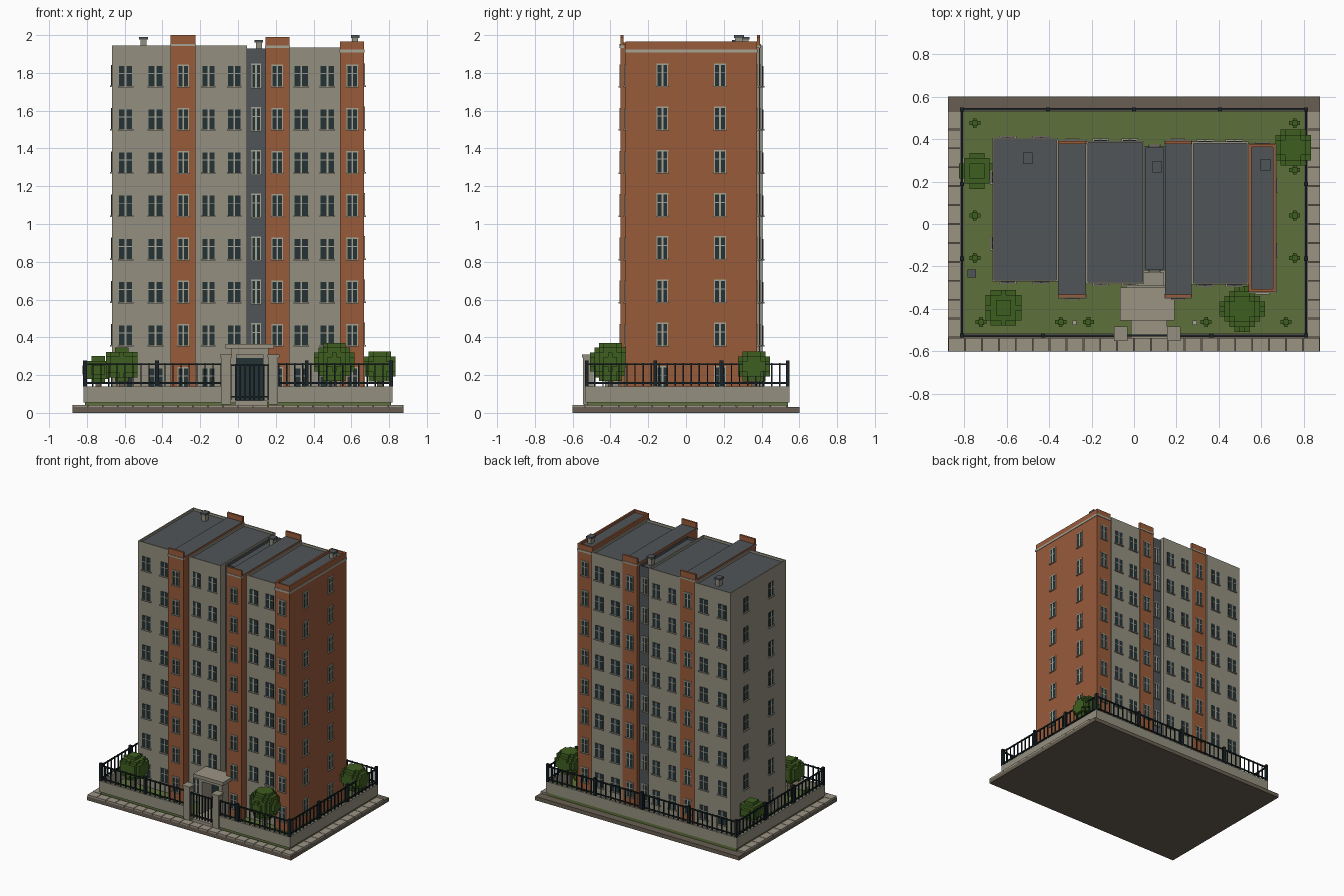
import bpy
import bmesh
import math
from mathutils import Matrix, Vector

cube = bpy.data.objects.get("Cube")
if cube:
    bpy.data.objects.remove(cube, do_unlink=True)


def material(name, rgb):
    linear = [((c / 255 + 0.055) / 1.055) ** 2.4 for c in rgb] + [1]
    mat = bpy.data.materials.new(name)
    mat.use_nodes = True
    mat.diffuse_color = linear
    bsdf = mat.node_tree.nodes["Principled BSDF"]
    bsdf.inputs["Base Color"].default_value = linear
    bsdf.inputs["Roughness"].default_value = 0.9
    return mat


CONCRETE = material("concrete", (148, 144, 128))
BRICK = material("brick", (153, 91, 58))
SLATE = material("slate grey", (80, 85, 89))
GLASS = material("dark glass", (36, 50, 53))
IRON = material("black iron", (26, 36, 39))
GRASS = material("grass", (95, 112, 60))
LEAF = material("leaves", (62, 94, 32))
PAVING = material("paving", (155, 147, 132))
EARTH = material("earth", (104, 95, 82))
TRIM = material("pale trim", (166, 162, 147))


class Part:
    """Collects boxes into one flat shaded object."""

    def __init__(self, name, *mats):
        self.name, self.mats, self.bm = name, mats, bmesh.new()

    def cube(self, centre, size, frame=Matrix()):
        m = frame @ Matrix.Translation(centre) @ Matrix.Diagonal((*size, 1))
        return bmesh.ops.create_cube(self.bm, size=1, matrix=m)["verts"]

    def box(self, x0, x1, y0, y1, z0, z1):
        return self.cube(((x0 + x1) / 2, (y0 + y1) / 2, (z0 + z1) / 2),
                         (x1 - x0, y1 - y0, z1 - z0))

    def finish(self):
        mesh = bpy.data.meshes.new(self.name)
        self.bm.to_mesh(mesh)
        self.bm.free()
        for mat in self.mats:
            mesh.materials.append(mat)
        obj = bpy.data.objects.new(self.name, mesh)
        bpy.context.collection.objects.link(obj)
        return obj


def single(name, mat, *dims):
    part = Part(name, mat)
    part.box(*dims)
    part.finish()


# Ground, lawn and path
GROUND = 0.055
single("ground_plate", EARTH, -0.875, 0.875, -0.6, 0.6, 0, 0.03)
single("lawn", GRASS, -0.81, 0.81, -0.525, 0.54, 0.03, GROUND)
single("entrance_path", PAVING, -0.015, 0.155, -0.54, -0.22, 0.03, 0.065)

# Pavement slabs along the front and both sides
slabs = Part("pavement_slabs", PAVING)
gap = 0.002
step = 1.75 / 22
for i in range(22):
    x = -0.875 + i * step
    slabs.box(x + gap, x + step - gap, -0.6, -0.537, 0.03, 0.043)
step = 1.07 / 12
for i in range(12):
    y = -0.535 + i * step
    for side in (-1, 1):
        slabs.cube((side * 0.845, y + step / 2, 0.0365), (0.06, step - gap * 2, 0.013))
slabs.finish()

# Low garden wall, open at the gate
wall = Part("garden_wall", CONCRETE)
for side in (-1, 1):
    wall.cube((side * 0.81, 0.01, 0.097), (0.018, 1.07, 0.086))
wall.box(-0.819, 0.819, 0.531, 0.547, GROUND, 0.14)
wall.box(-0.819, -0.06, -0.533, -0.516, GROUND, 0.14)
wall.box(0.185, 0.819, -0.533, -0.516, GROUND, 0.14)
wall.finish()

# Gate pillars with caps
pillars = Part("gate_pillars", CONCRETE)
for x in (-0.063, 0.187):
    pillars.cube((x, -0.517, 0.17), (0.052, 0.055, 0.25))
    pillars.cube((x, -0.517, 0.3), (0.064, 0.067, 0.016))
pillars.finish()

# Iron fence: posts, rails and bars between two corners
fence = Part("iron_fence", IRON)


def fence_run(start, end, posts, low=0.14, high=0.265, spacing=0.042):
    a, b = Vector((*start, 0)), Vector((*end, 0))
    span = b - a
    frame = Matrix.Translation(a) @ Matrix.Rotation(math.atan2(span.y, span.x), 4, "Z")
    n = round(span.length / spacing)
    for i in range(n + 1):
        fence.cube((span.length * i / n, 0, (low + high) / 2), (0.007, 0.007, high - low), frame)
    for z in (low + 0.018, high - 0.008):
        fence.cube((span.length / 2, 0, z), (span.length, 0.009, 0.009), frame)
    for t in posts:
        fence.cube((span.length * t, 0, (low + high + 0.012) / 2),
                   (0.02, 0.02, high - low + 0.012), frame)


for side in (-0.81, 0.81):
    fence_run((side, -0.525), (side, 0.539), (0, 0.34, 0.67, 1))
fence_run((-0.81, 0.539), (0.81, 0.539), (0.25, 0.5, 0.75))
fence_run((-0.81, -0.525), (-0.09, -0.525), (0.53,))
fence_run((0.215, -0.525), (0.81, -0.525), (0.25,))
fence_run((-0.037, -0.525), (0.161, -0.525), (), 0.068, 0.26, 0.025)
fence.finish()


# Tower blocks: box with a sunken roof inside a parapet
def block(name, mat, x0, x1, y0, y1, top, rim):
    part = Part(name, mat, SLATE)
    part.box(x0, x1, y0, y1, 0.05, top)
    part.bm.normal_update()
    roof = max(part.bm.faces, key=lambda f: f.calc_center_median().z)
    if rim:
        bmesh.ops.inset_region(part.bm, faces=[roof], thickness=rim)
        rise = bmesh.ops.extrude_face_region(part.bm, geom=[roof])
        inner = [v for v in rise["geom"] if isinstance(v, bmesh.types.BMVert)]
        bmesh.ops.translate(part.bm, verts=inner, vec=(0, 0, -0.018))
        bmesh.ops.delete(part.bm, geom=[roof], context="FACES_ONLY")
        roof = [f for f in rise["geom"] if isinstance(f, bmesh.types.BMFace)][0]
    roof.material_index = 1
    part.finish()


block("left_block", CONCRETE, -0.667, -0.357, -0.272, 0.404, 1.945, 0.012)
block("middle_block", CONCRETE, -0.225, 0.048, -0.282, 0.392, 1.945, 0.012)
block("right_block", CONCRETE, 0.272, 0.54, -0.286, 0.388, 1.935, 0.012)
block("stair_core", SLATE, 0.048, 0.145, -0.22, 0.366, 1.93, 0.012)
block("end_brick_tower", BRICK, 0.54, 0.667, -0.32, 0.376, 1.965, 0.018)
block("left_brick_tower", BRICK, -0.357, -0.225, -0.347, 0.392, 1.96, 0)
block("centre_brick_tower", BRICK, 0.145, 0.272, -0.347, 0.392, 1.95, 0)

# Raised brick parapets and pale bands
parapets = Part("brick_parapets", BRICK)
bands = Part("pale_bands", TRIM)
for x0, x1, top in ((-0.357, -0.225, 2), (0.145, 0.272, 1.99)):
    for y0, y1 in ((-0.347, -0.332), (0.377, 0.392)):
        parapets.box(x0, x1, y0, y1, top - 0.05, top)
        bands.box(x0 - 0.002, x1 + 0.002, y0 - 0.004, y1 + 0.004, top - 0.058, top - 0.046)
bands.box(0.538, 0.671, -0.324, -0.31, 1.908, 1.924)
bands.box(0.538, 0.671, 0.366, 0.38, 1.908, 1.924)
bands.box(0.66, 0.671, -0.324, 0.38, 1.908, 1.924)
parapets.finish()
bands.finish()

# Roof vents with caps
vents = Part("roof_vents", CONCRETE)
caps = Part("roof_vent_caps", SLATE)
for x, y, top in ((-0.5, 0.31, 1.99), (0.11, 0.27, 1.975), (0.62, 0.28, 2)):
    vents.cube((x, y, top - 0.045), (0.032, 0.04, 0.07))
    caps.cube((x, y, top - 0.007), (0.046, 0.054, 0.014))
vents.finish()
caps.finish()

# Windows: glass plate, frame bars and sill, placed by wall direction
glass = Part("window_glass", GLASS)
frames = Part("window_frames", TRIM)


def window(x, y, z, angle, w, h, trimmed):
    frame = Matrix.Translation((x, y, z)) @ Matrix.Rotation(angle, 4, "Z")
    glass.cube((0, 0, 0), (w, 0.006, h), frame)
    frames.cube((0, 0, 0), (0.01, 0.01, h), frame)
    frames.cube((0, 0, h * 0.12), (w, 0.008, 0.005), frame)
    frames.cube((0, 0, -h / 2 - 0.004), (w + 0.012, 0.022, 0.008), frame)
    if trimmed:
        frames.cube((0, 0, h / 2 + 0.004), (w + 0.008, 0.012, 0.008), frame)
        for side in (-1, 1):
            frames.cube((side * w / 2, 0, 0), (0.005, 0.01, h), frame)


# Each column: x, front wall y, back wall y, width, height, pale surround
columns = (
    (-0.595, -0.272, 0.404, 0.07, 0.105, False), (-0.437, -0.272, 0.404, 0.072, 0.105, False),
    (-0.29, -0.347, 0.392, 0.054, 0.105, True), (-0.157, -0.282, 0.392, 0.064, 0.105, False),
    (-0.02, -0.282, 0.392, 0.064, 0.105, False), (0.096, -0.22, 0.366, 0.044, 0.115, True),
    (0.208, -0.347, 0.392, 0.054, 0.105, True), (0.335, -0.286, 0.388, 0.07, 0.105, False),
    (0.473, -0.286, 0.388, 0.07, 0.105, False), (0.605, -0.32, 0.376, 0.056, 0.105, True))
for floor in range(8):
    z = 0.182 + floor * 0.2288
    for x, front, back, w, h, trimmed in columns:
        behind_porch = floor == 0 and -0.1 < x < 0.15
        if not behind_porch:
            window(x, front, z, 0, w, h, trimmed)
        window(x, back, z, math.pi, w, h, trimmed)
    for y in (-0.125, 0.18):
        window(0.667, y, z + 0.004, math.pi / 2, 0.056, 0.11, True)
    for y in (-0.09, 0.22):
        window(-0.667, y, z + 0.004, -math.pi / 2, 0.056, 0.11, False)
glass.finish()
frames.finish()

# Entrance porch
porch = Part("porch", CONCRETE)
for x in (-0.022, 0.147):
    porch.cube((x, -0.36, 0.185), (0.03, 0.14, 0.27))
porch.box(-0.037, 0.162, -0.43, -0.29, 0.31, 0.342)
porch.box(-0.015, 0.14, -0.31, -0.225, 0.29, 0.33)
porch.finish()
single("porch_canopy", PAVING, -0.066, 0.19, -0.455, -0.3, 0.34, 0.366)
single("entrance_door", GLASS, -0.007, 0.132, -0.31, -0.225, 0.065, 0.315)


# Blocky trees and shrubs
def tree(name, x, y, radius, low, high):
    crown = Part(name + "_crown", LEAF)
    cell = 0.024
    mid, half = (low + high) / 2, (high - low) / 2
    n = math.ceil(radius / cell)
    for i in range(-n, n + 1):
        for j in range(-n, n + 1):
            # one tall box per grid cell gives a stepped crown
            left = 1 - (i * i + j * j) * (cell / radius) ** 2
            if left > 0.08:
                steps = max(1, round(half * math.sqrt(left) / cell))
                crown.cube((x + i * cell, y + j * cell, mid), (cell, cell, steps * 2 * half / round(half / cell)))
    crown.finish()
    single(name + "_trunk", EARTH, x - 0.014, x + 0.014, y - 0.014, y + 0.014, GROUND, mid)


tree("front_left_tree", -0.615, -0.395, 0.1, 0.165, 0.345)
tree("front_right_tree", 0.51, -0.4, 0.105, 0.17, 0.37)
tree("back_left_tree", -0.74, 0.25, 0.08, 0.155, 0.3)
tree("back_right_tree", 0.75, 0.36, 0.092, 0.165, 0.325)

shrubs = Part("shrubs", LEAF)
spots = [(-0.75, y) for y in (0.475, 0.04, -0.16)]
spots += [(0.757, y) for y in (0.475, 0.255, 0.04, -0.16)]
spots += [(x, -0.462) for x in (-0.72, -0.345, -0.215, 0.34, 0.715)]
for x, y in spots:
    shrubs.cube((x, y, 0.08), (0.052, 0.018, 0.03))
    shrubs.cube((x, y, 0.085), (0.018, 0.046, 0.03))
    shrubs.cube((x, y, 0.085), (0.026, 0.026, 0.06))
shrubs.finish()

# Utility box and path lamps
single("utility_box", SLATE, -0.785, -0.744, -0.253, -0.215, GROUND, 0.12)
lamps = Part("garden_lamps", TRIM)
for x in (-0.28, 0.286):
    lamps.cube((x, -0.465, 0.085), (0.02, 0.02, 0.06))
lamps.finish()
